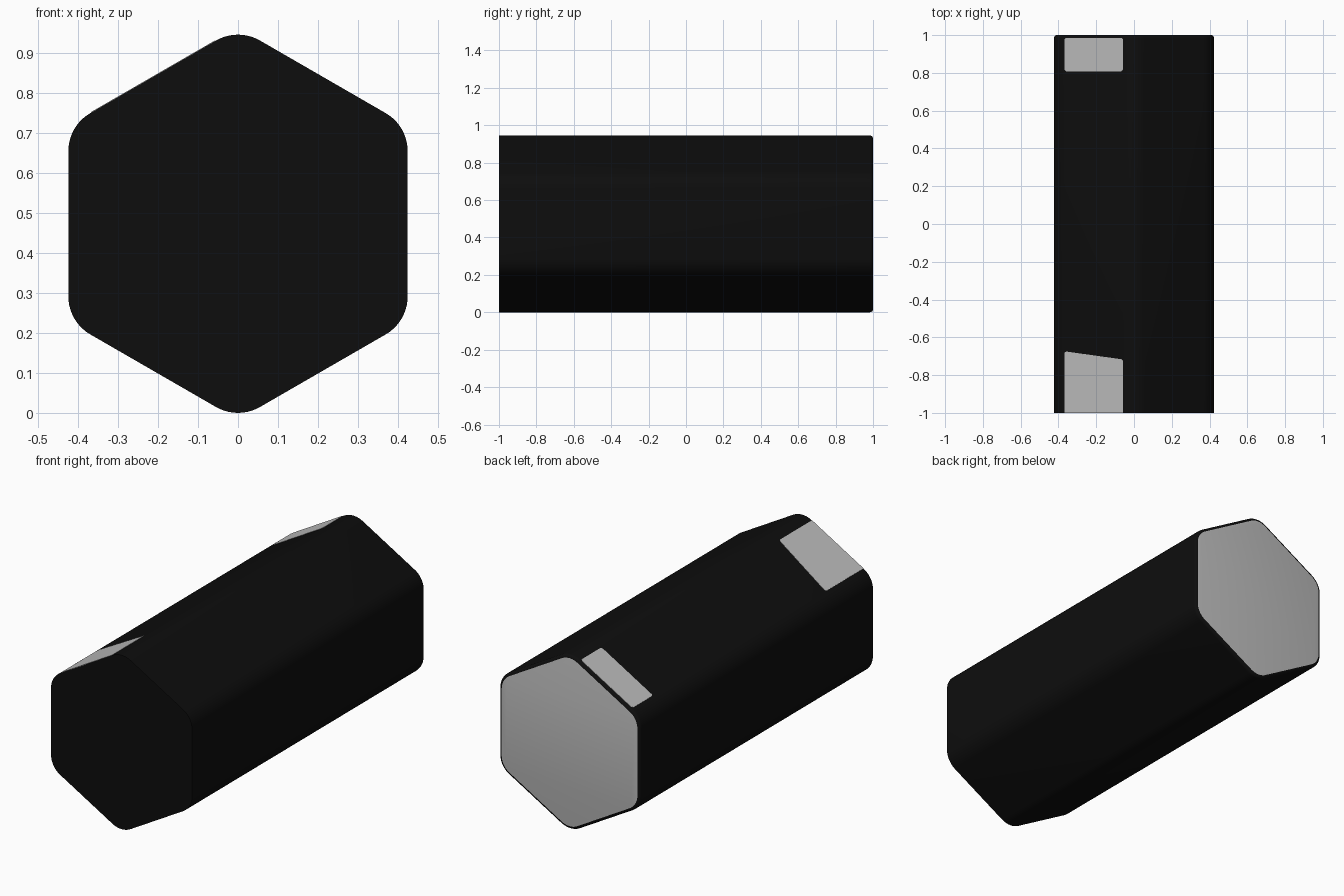
import bpy, bmesh, math
from mathutils import Vector

if "Cube" in bpy.data.objects:
    bpy.data.objects.remove(bpy.data.objects["Cube"])

APOTHEM, RADIUS, SEG = 0.424, 0.11, 10
D = (APOTHEM - RADIUS) / math.cos(math.radians(30))   # corner-arc centre distance
ZC = D + RADIUS                                       # stands on z = 0


def material(name, rgb):
    m = bpy.data.materials.new(name)
    m.diffuse_color = (*rgb, 1)
    m.use_nodes = True
    m.node_tree.nodes["Principled BSDF"].inputs["Base Color"].default_value = m.diffuse_color
    return m


black = material("black", (0.004, 0.004, 0.004))
grey = material("light grey", (0.51, 0.51, 0.51))


def hexagon(y, inset):
    """Rounded hexagon loop at depth y, shrunk by inset."""
    pts = []
    for k in range(6):
        c = math.radians(90 + 60 * k)
        for i in range(SEG + 1):
            a = c + math.radians(-30 + 60 * i / SEG)
            r = RADIUS - inset
            pts.append((D * math.cos(c) + r * math.cos(a), y,
                        ZC + D * math.sin(c) + r * math.sin(a)))
    return pts


def make_object(name, bm, mats):
    bmesh.ops.recalc_face_normals(bm, faces=bm.faces)
    me = bpy.data.meshes.new(name)
    bm.to_mesh(me)
    bm.free()
    for m in mats:
        me.materials.append(m)
    ob = bpy.data.objects.new(name, me)
    bpy.context.collection.objects.link(ob)
    return ob


# Hexagonal body: sharp black front, rounded back rim, grey back cap
bm = bmesh.new()
B = 0.016
sections = [(-1, 0)] + [(1 - B + B * math.sin(t), B * (1 - math.cos(t)))
                        for t in (math.pi / 2 * i / 4 for i in range(5))]
loops = [[bm.verts.new(p) for p in hexagon(y, ins)] for y, ins in sections]
for a, b in zip(loops, loops[1:]):
    for i in range(len(a)):
        j = (i + 1) % len(a)
        bm.faces.new((a[i], a[j], b[j], b[i]))
bm.faces.new(loops[0])
bm.faces.new(loops[-1]).material_index = 1
body = make_object("hexagonal_body", bm, [black, grey])
bpy.context.view_layer.objects.active = body
body.select_set(True)
bpy.ops.object.shade_smooth_by_angle(angle=math.radians(35))


# Grey panels lying on the upper left flat
def panel(name, outline):
    bm = bmesh.new()
    n = Vector((-0.5, 0, math.sqrt(3) / 2))
    rings = []
    for off in (-0.001, 0.0015):
        ring = []
        for x, y in outline:
            z = ZC + (APOTHEM + 0.5 * x) / n.z     # point on the flat
            ring.append(bm.verts.new(Vector((x, y, z)) + n * off))
        rings.append(ring)
    low, top = rings
    bm.faces.new(low)
    bm.faces.new(top)
    for i in range(len(low)):
        j = (i + 1) % len(low)
        bm.faces.new((low[i], low[j], top[j], top[i]))
    make_object(name, bm, [grey])


X0, X1, C = -0.367, -0.057, 0.008
panel("back_panel", [(X0 + C, 0.808), (X1 - C, 0.808), (X1, 0.808 + C), (X1, 0.986 - C),
                     (X1 - C, 0.986), (X0 + C, 0.986), (X0, 0.986 - C), (X0, 0.808 + C)])
panel("front_panel", [(X0, -1), (X1, -1), (X1, -0.725), (X1 - C, -0.716),
                      (X0 + C, -0.675), (X0, -0.682)])
